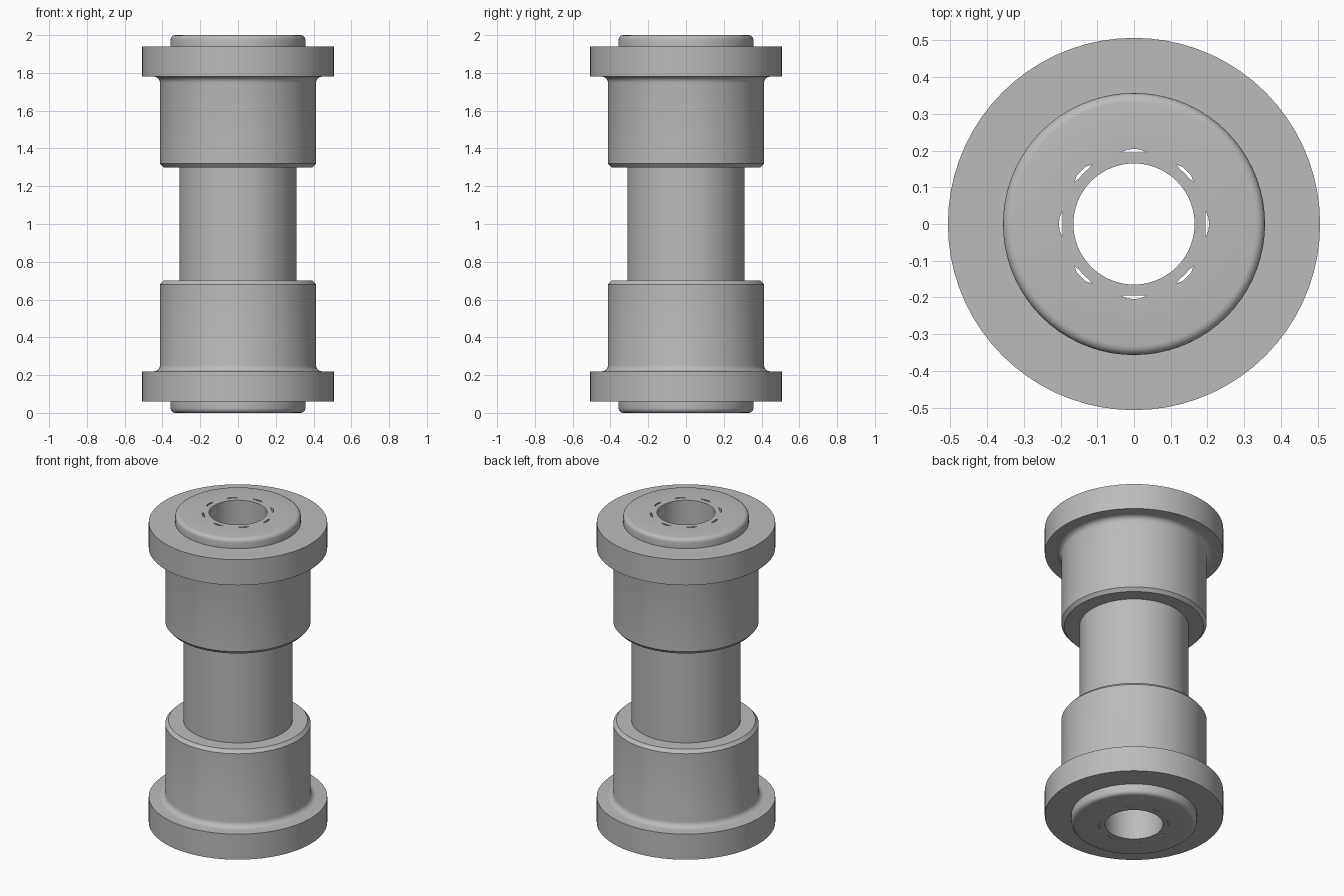
import bpy, bmesh, math

if "Cube" in bpy.data.objects:
    bpy.data.objects.remove(bpy.data.objects["Cube"])

SEGMENTS = 72
BORE = 0.198      # joint between inner sleeve and surrounding parts
SLOT = 0.006      # depth of the eight small slots along that joint

grey = bpy.data.materials.new("plain grey")
grey.use_nodes = True
colour = (0.5, 0.5, 0.5, 1)
grey.diffuse_color = colour
grey.node_tree.nodes["Principled BSDF"].inputs["Base Color"].default_value = colour


def lathe(name, profile, slot_depth=0.0):
    """Revolve a closed (radius, z) profile; joint points get eight slots."""
    bm = bmesh.new()
    rings = []
    for i in range(SEGMENTS):
        angle = math.tau * i / SEGMENTS
        in_slot = i % 9 in (8, 0, 1)
        ring = []
        for r, z in profile:
            if in_slot and r == BORE:
                r += slot_depth
            ring.append(bm.verts.new((r * math.cos(angle), r * math.sin(angle), z)))
        rings.append(ring)
    n = len(profile)
    for i, a in enumerate(rings):
        b = rings[(i + 1) % SEGMENTS]
        for j in range(n):
            k = (j + 1) % n
            bm.faces.new((a[j], b[j], b[k], a[k]))
    bmesh.ops.recalc_face_normals(bm, faces=bm.faces)
    mesh = bpy.data.meshes.new(name)
    bm.to_mesh(mesh)
    bm.free()
    mesh.materials.append(grey)
    obj = bpy.data.objects.new(name, mesh)
    bpy.context.collection.objects.link(obj)
    bpy.ops.object.select_all(action='DESELECT')
    obj.select_set(True)
    bpy.context.view_layer.objects.active = obj
    bpy.ops.object.shade_smooth_by_angle(angle=math.radians(32))
    return obj


def arc(cx, cz, radius, start, end, steps=4):
    """Points of a rounded corner, angles in degrees."""
    angles = [math.radians(start + (end - start) * i / steps) for i in range(steps + 1)]
    return [(cx + radius * math.cos(a), cz + radius * math.sin(a)) for a in angles]


# Flanged bushing: rounded lip, wide flange, filleted body, chamfered end
bushing = ([(BORE, 0)]
           + arc(0.332, 0.025, 0.025, -90, 0)
           + [(0.357, 0.06), (0.507, 0.06), (0.507, 0.22)]
           + arc(0.445, 0.252, 0.032, 270, 180)
           + [(0.413, 0.68), (0.395, 0.70), (BORE, 0.70)])
lathe("lower_bushing", bushing, SLOT)
lathe("upper_bushing", [(r, 2 - z) for r, z in bushing], SLOT)

# Middle tube, seated slightly inside both bushings
lathe("middle_tube", [(BORE, 0.66), (0.31, 0.66), (0.31, 1.34), (BORE, 1.34)], SLOT)

# Inner sleeve running the full height
lathe("inner_sleeve", [(0.165, 0), (BORE, 0), (BORE, 2), (0.165, 2)], -SLOT / 2)
